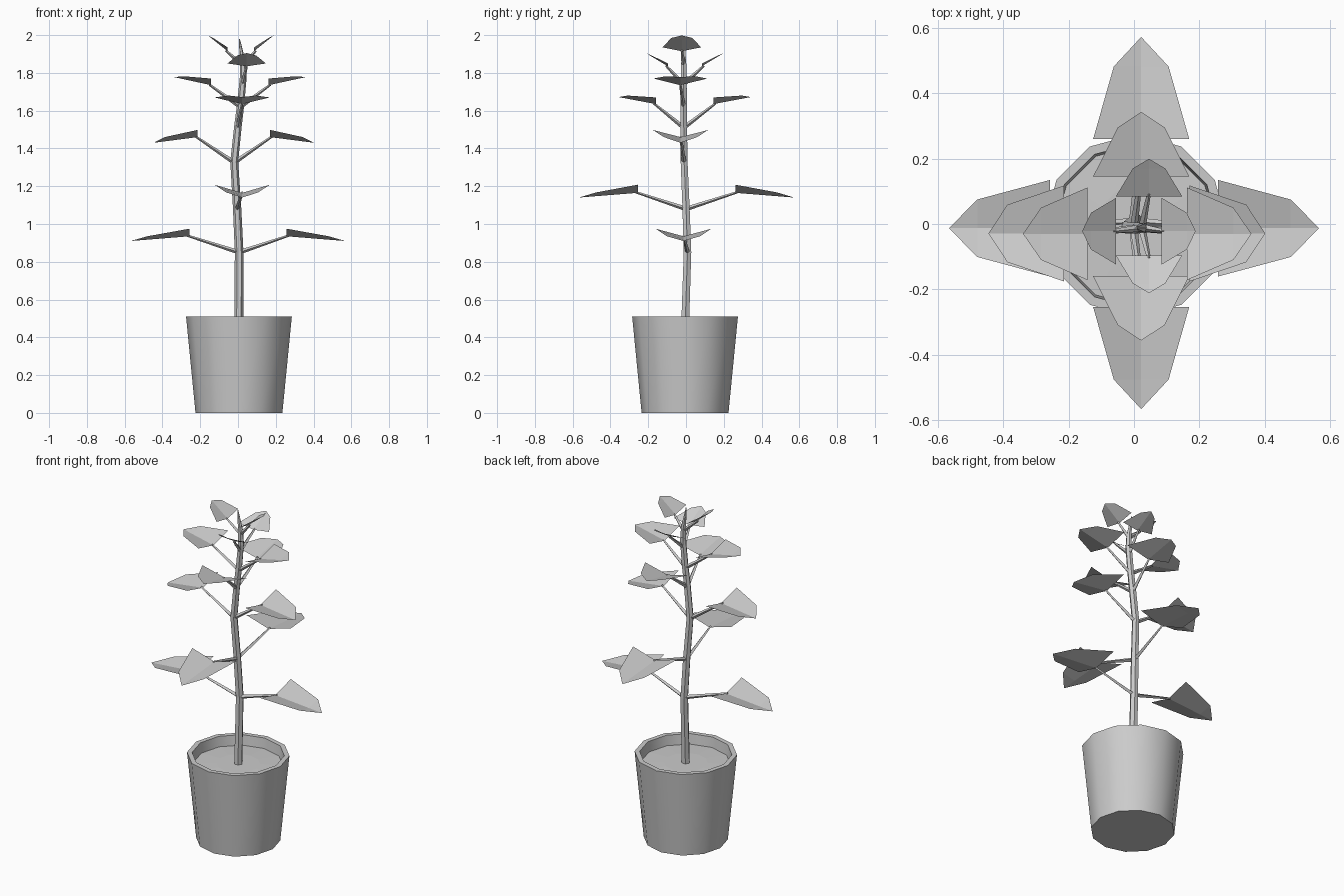
import bpy, bmesh, math
from mathutils import Vector

if "Cube" in bpy.data.objects:
    bpy.data.objects.remove(bpy.data.objects["Cube"])


def make_object(name, verts, faces):
    mesh = bpy.data.meshes.new(name)
    mesh.from_pydata(verts, [], faces)
    bm = bmesh.new()
    bm.from_mesh(mesh)
    bmesh.ops.recalc_face_normals(bm, faces=bm.faces)
    bm.to_mesh(mesh)
    bm.free()
    obj = bpy.data.objects.new(name, mesh)
    bpy.context.collection.objects.link(obj)
    return obj


def lathe(name, profile, center, sides=12, close_start=True, close_end=True):
    verts, faces = [], []
    for r, z in profile:
        for i in range(sides):
            a = 2 * math.pi * i / sides
            verts.append((center[0] + r * math.cos(a), center[1] + r * math.sin(a), z))
    for k in range(len(profile) - 1):
        for i in range(sides):
            j = (i + 1) % sides
            faces.append((k * sides + i, k * sides + j, (k + 1) * sides + j, (k + 1) * sides + i))
    if close_start:
        faces.append(tuple(range(sides))[::-1])
    if close_end:
        faces.append(tuple(range((len(profile) - 1) * sides, len(profile) * sides)))
    return make_object(name, verts, faces)


def tube(name, points, radii, sides):
    verts, faces = [], []
    pts = [Vector(p) for p in points]
    for k, p in enumerate(pts):
        d = pts[min(k + 1, len(pts) - 1)] - pts[max(k - 1, 0)]
        q = Vector((0, 0, 1)).rotation_difference(d.normalized())
        for i in range(sides):
            a = 2 * math.pi * i / sides
            verts.append(p + q @ Vector((math.cos(a), math.sin(a), 0)) * radii[k])
    for k in range(len(pts) - 1):
        for i in range(sides):
            j = (i + 1) % sides
            faces.append((k * sides + i, k * sides + j, (k + 1) * sides + j, (k + 1) * sides + i))
    faces.append(tuple(range(sides))[::-1])
    faces.append(tuple(range((len(pts) - 1) * sides, len(pts) * sides)))
    return make_object(name, verts, faces)


# Pot with recessed soil
POT = (0.005, -0.005)
pot = lathe("pot", [(0.23, 0), (0.28, 0.51), (0.252, 0.51), (0.245, 0.45)], POT, close_end=False)
soil = lathe("soil", [(0.245, 0.45), (0.12, 0.455)], POT, close_start=False)
for o in (pot,):
    bpy.context.view_layer.objects.active = o
    o.select_set(True)
    bpy.ops.object.shade_smooth_by_angle(angle=math.radians(35))

# Gently bent trunk
STEM = [(0.005, -0.005, 0.45), (0.006, 0.008, 0.85), (-0.005, 0.0, 1.09), (-0.02, -0.01, 1.33),
        (0.0, -0.012, 1.52), (0.015, -0.012, 1.64), (0.028, -0.012, 1.78), (0.025, -0.012, 1.86),
        (0.007, -0.012, 1.98)]
tube("trunk", STEM, [0.024, 0.023, 0.022, 0.021, 0.02, 0.019, 0.018, 0.015, 0.003], 6)


def stem_at(z):
    for a, b in zip(STEM, STEM[1:]):
        if a[2] <= z <= b[2]:
            return Vector(a).lerp(Vector(b), (z - a[2]) / (b[2] - a[2]))


# Leaf pairs: axis, middle, cross centre, base reach, length, base half width, mid half width,
# mid fraction, stem z, rib z, edge z, mid edge z, tip z
PAIRS = [
    ("x", 0.0, -0.013, 0.257, 0.31, 0.148, 0.088, 0.72, 0.85, 0.935, 0.975, 0.935, 0.91),
    ("y", 0.003, 0.022, 0.258, 0.312, 0.147, 0.084, 0.71, 1.08, 1.165, 1.208, 1.167, 1.14),
    ("x", -0.022, -0.029, 0.192, 0.232, 0.147, 0.088, 0.75, 1.325, 1.46, 1.498, 1.46, 1.43),
    ("y", -0.007, 0.022, 0.153, 0.197, 0.147, 0.072, 0.76, 1.51, 1.635, 1.67, 1.68, 1.672),
    ("x", 0.01, -0.03, 0.152, 0.198, 0.142, 0.08, 0.72, 1.62, 1.735, 1.77, 1.782, 1.778),
    ("y", -0.006, 0.046, 0.09, 0.116, 0.102, 0.05, 0.74, 1.74, 1.835, 1.85, 1.892, 1.905),
    ("x", 0.015, -0.022, 0.07, 0.104, 0.102, 0.056, 0.74, 1.84, 1.915, 1.935, 1.985, 1.998),
]
for n, (axis, mid, c, reach, length, hw, mw, f, sz, rib, edge, mz, tip) in enumerate(PAIRS, 1):
    for side, s in (("a", 1), ("b", -1)):
        def place(d, w, z):
            u, v = mid + s * d, c + w
            return Vector((u, v, z) if axis == "x" else (v, u, z))
        dm = reach + f * length
        verts = [place(reach, -hw, edge), place(reach, 0, rib), place(reach, hw, edge),
                 place(dm, mw, mz), place(reach + length, 0, tip), place(dm, -mw, mz),
                 place(dm, 0, rib + (tip - rib) * f)]
        make_object(f"leaf_{n}_{side}", verts,
                    [(0, 1, 6, 5), (1, 2, 3, 6), (5, 6, 4), (6, 3, 4)])
        # Leaf stalk
        tube(f"stalk_{n}_{side}", [stem_at(sz), place(reach + 0.01, 0, rib + 0.003)],
             [0.012, 0.006], 4)
